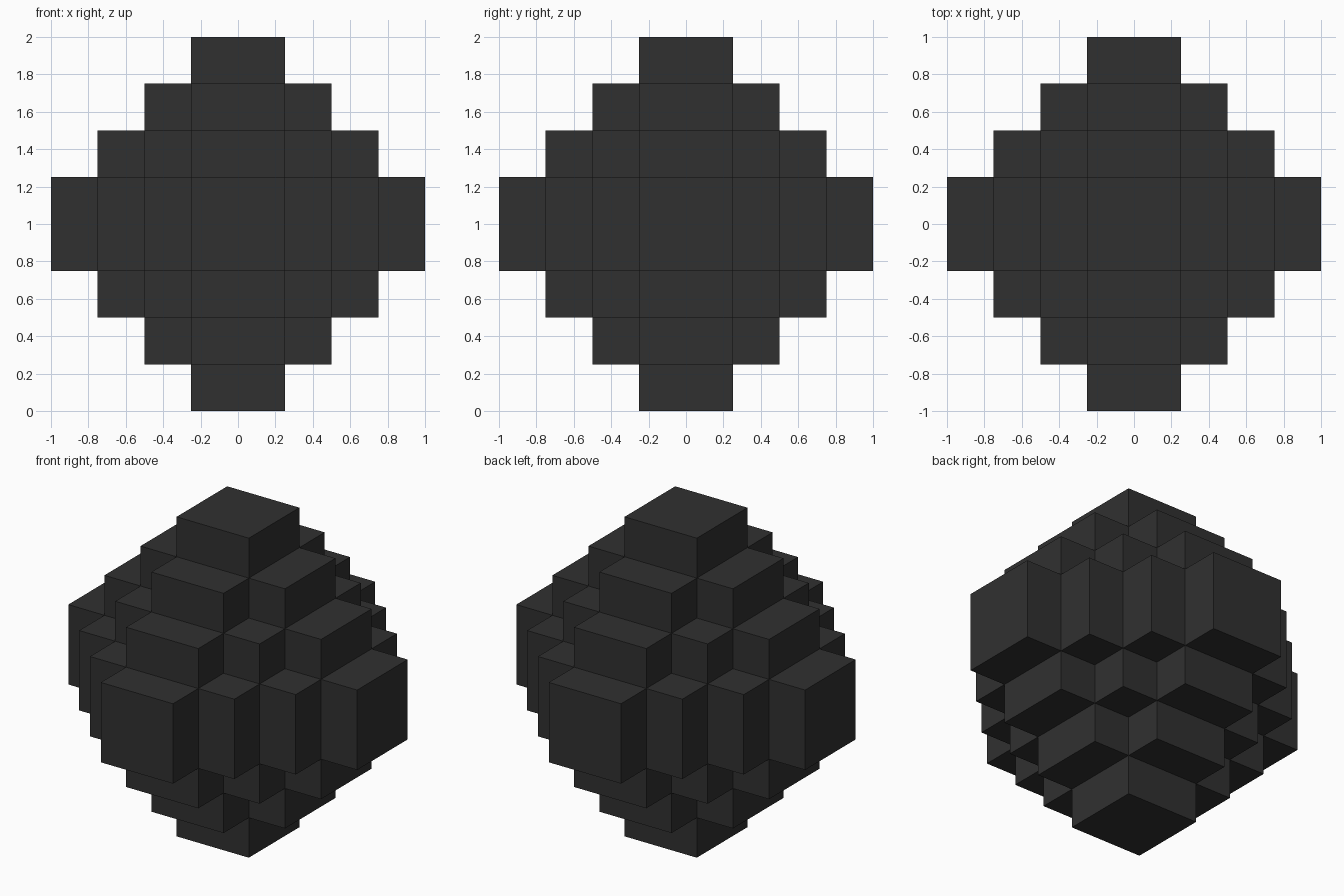
import bpy
import bmesh
import math
from mathutils import Vector

if "Cube" in bpy.data.objects:
    bpy.data.objects.remove(bpy.data.objects["Cube"], do_unlink=True)

CELL = 0.25   # edge of one block
HALF = 4      # blocks from the centre to each tip


def filled(cell):
    """True for blocks inside the stepped octahedron."""
    return sum(c if c >= 0 else -c - 1 for c in cell) < HALF


# One flat charcoal colour
charcoal = bpy.data.materials.new("charcoal")
charcoal.use_nodes = True
colour = (0.03, 0.03, 0.03, 1.0)
charcoal.diffuse_color = colour
charcoal.node_tree.nodes["Principled BSDF"].inputs["Base Color"].default_value = colour

# Outer skin: one square wherever a filled block meets an empty one
bm = bmesh.new()
span = range(-HALF, HALF)
for cell in [(x, y, z) for x in span for y in span for z in span]:
    if not filled(cell):
        continue
    centre = Vector(cell) + Vector((0.5, 0.5, 0.5))
    for axis in range(3):
        for sign in (-1, 1):
            neighbour = list(cell)
            neighbour[axis] += sign
            if filled(neighbour):
                continue
            n, u, v = Vector(), Vector(), Vector()
            n[axis] = sign * 0.5
            u[(axis + 1) % 3] = 0.5
            v[(axis + 2) % 3] = 0.5 * sign
            corners = (n - u - v, n + u - v, n + u + v, n - u + v)
            bm.faces.new([bm.verts.new((centre + c) * CELL + Vector((0, 0, HALF * CELL)))
                          for c in corners])

# Weld the squares and merge flat neighbours into single step faces
bmesh.ops.remove_doubles(bm, verts=bm.verts[:], dist=0.001)
bmesh.ops.dissolve_limit(bm, angle_limit=math.radians(1), verts=bm.verts[:], edges=bm.edges[:])
bmesh.ops.recalc_face_normals(bm, faces=bm.faces[:])

mesh = bpy.data.meshes.new("stepped_octahedron")
bm.to_mesh(mesh)
bm.free()
mesh.materials.append(charcoal)
body = bpy.data.objects.new("stepped_octahedron", mesh)
bpy.context.collection.objects.link(body)
